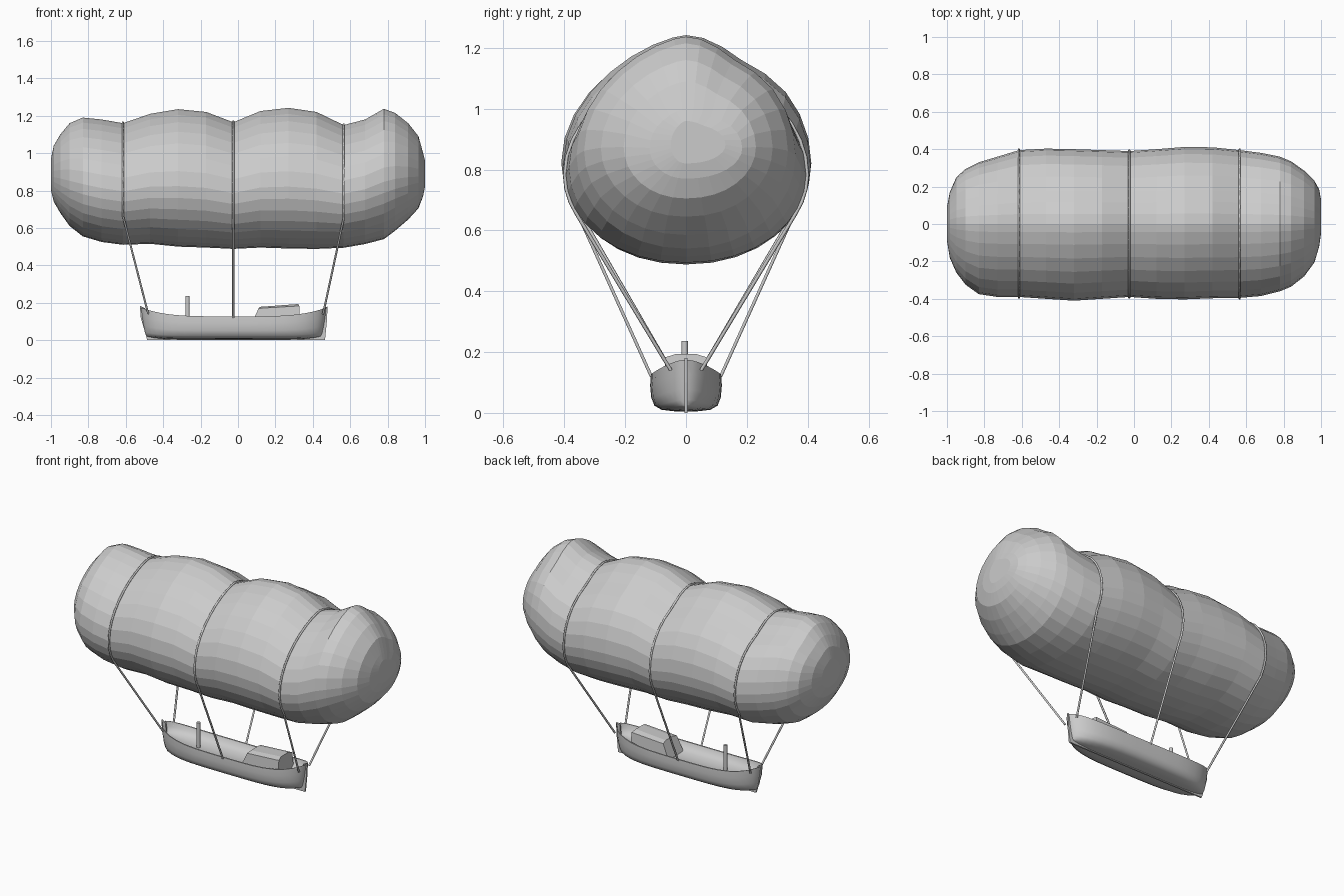
import bpy, bmesh
from math import sin, cos, exp, radians, copysign

if "Cube" in bpy.data.objects:
    bpy.data.objects.remove(bpy.data.objects["Cube"])


def make_object(name, bm, smooth=None):
    bmesh.ops.remove_doubles(bm, verts=bm.verts[:], dist=0.0005)
    bmesh.ops.recalc_face_normals(bm, faces=bm.faces[:])
    me = bpy.data.meshes.new(name)
    bm.to_mesh(me)
    bm.free()
    ob = bpy.data.objects.new(name, me)
    bpy.context.collection.objects.link(ob)
    if smooth:
        bpy.ops.object.select_all(action='DESELECT')
        bpy.context.view_layer.objects.active = ob
        ob.select_set(True)
        bpy.ops.object.shade_smooth_by_angle(angle=radians(smooth))
    return ob


def loft(name, rings, smooth=None):
    """Skin closed rings with equal point counts and cap both ends."""
    bm = bmesh.new()
    vs = [[bm.verts.new(p) for p in r] for r in rings]
    n = len(rings[0])
    for a, b in zip(vs, vs[1:]):
        for i in range(n):
            j = (i + 1) % n
            bm.faces.new((a[i], a[j], b[j], b[i]))
    bm.faces.new(vs[0])
    bm.faces.new(vs[-1])
    return make_object(name, bm, smooth)


def plate(name, outline, y):
    """Flat side outline given thickness in y."""
    loft(name, [[(x, s * y, z) for x, z in outline] for s in (-1, 1)])


# Gas bag: x, top, bottom, back y, front y at each station
stations = [
    (-1.0, .97, .80, .09, -.09), (-.985, 1.04, .74, .17, -.18),
    (-.95, 1.10, .68, .25, -.26), (-.90, 1.16, .61, .295, -.325),
    (-.83, 1.19, .555, .33, -.375), (-.73, 1.18, .525, .36, -.39),
    (-.615, 1.16, .51, .395, -.39), (-.47, 1.21, .515, .403, -.40),
    (-.32, 1.235, .50, .40, -.41), (-.17, 1.22, .495, .395, -.40),
    (-.025, 1.165, .488, .39, -.39), (.12, 1.225, .495, .40, -.40),
    (.27, 1.242, .49, .412, -.403), (.42, 1.22, .488, .41, -.397),
    (.565, 1.15, .494, .395, -.395), (.68, 1.18, .514, .38, -.385),
    (.78, 1.237, .54, .36, -.36), (.84, 1.215, .585, .335, -.335),
    (.91, 1.16, .645, .285, -.28), (.965, 1.09, .705, .23, -.205),
]
tip = [(.99, 1.0, .77, .185, -.12), (1.0, .96, .82, .13, -.05)]


def section(st, deg, off=0.0):
    x, top, bot, back, front = st
    t = radians(deg)
    c, s = cos(t), sin(t)
    mid = bot + .44 * (top - bot)
    w = (back if c > 0 else -front) + off
    power = .95 if s < 0 else (1.22 if c > 0 else 1.36)
    h = (top - mid if s > 0 else mid - bot) + off
    # shallow hollow along the upper back
    dip = 1 - .10 * exp(-((deg - 58) / 13) ** 2)
    return (x, copysign(abs(c) ** power, c) * w * dip,
            mid + h * s * (1 - (1 - dip) * .3))


loft("gas_bag", [[section(st, i * 360 / 32) for i in range(32)]
                 for st in stations + tip])

# Ropes passing over the bag and down to the hull
for name, k, bx, by, bz in (("rope_left", 6, -.48, .05, .14),
                            ("rope_middle", 10, -.025, .114, .12),
                            ("rope_right", 14, .455, .05, .14)):
    over = [section(stations[k], d, .004) for d in range(-27, 208, 9)]
    pts = [(bx, by, bz)] + over + [(bx, -by, bz)]
    cu = bpy.data.curves.new(name, 'CURVE')
    cu.dimensions = '3D'
    cu.bevel_depth = .006
    cu.bevel_resolution = 1
    cu.use_fill_caps = True
    sp = cu.splines.new('POLY')
    sp.points.add(len(pts) - 1)
    for p, co in zip(sp.points, pts):
        p.co = (*co, 1)
    ob = bpy.data.objects.new(name, cu)
    bpy.context.collection.objects.link(ob)
    bpy.ops.object.select_all(action='DESELECT')
    bpy.context.view_layer.objects.active = ob
    ob.select_set(True)
    bpy.ops.object.convert(target='MESH')

# Hull: outer skin, gunwale and bowl-shaped inside in one section
outer = [(.35, .012), (.68, .05), (.88, .16), (.97, .38), (1, .70), (.98, 1)]
inner = [(.91, 1), (.82, .8)]
CX = -.023


def hull_ring(u):
    a = abs(u)
    w = .118 * max(1 - a ** 4, .0006) ** .6
    rail = .127 + .048 * a ** 4
    keel = .004 + .016 * a ** 8
    deck = .08 + .03 * a ** 4

    def point(f, h):
        z = keel + (rail - keel) * h
        return (CX + u * (.465 + .032 * h ** .6), f * w, z)

    half = [point(*p) for p in outer + inner]
    x = CX + u * .48
    half.append((x, .55 * w, deck + .003))
    other = [(px, -py, pz) for px, py, pz in reversed(half)]
    return [point(0, 0)] + half + [(x, 0, deck)] + other


us = [0, .2, .4, .55, .68, .78, .86, .92, .96, .985, 1]
loft("hull", [hull_ring(u) for u in [-u for u in us[:0:-1]] + us], 50)

# Keel with upright posts at both ends
plate("keel", [(-.485, 0), (.462, 0), (.46, .016), (-.48, .016)], .005)
plate("left_post", [(-.485, 0), (-.46, .015), (-.49, .09), (-.497, .17),
                    (-.525, .185), (-.52, .12)], .005)
plate("right_post", [(.465, 0), (.43, .015), (.448, .09), (.452, .17),
                     (.479, .18), (.475, .10)], .005)


# Cabin with sloping front and a shallow cambered roof
def cabin_ring(x0, x1, x2, eave, top):
    half = [(x0, .075, .078), (x1, .067, eave), (x2, .035, top)]
    return half + [(x, -y, z) for x, y, z in reversed(half)]


loft("cabin", [cabin_ring(.068, .110, .115, .170, .178),
               cabin_ring(.333, .328, .322, .183, .193)])

# Chimney
bm = bmesh.new()
bmesh.ops.create_cone(bm, cap_ends=True, segments=12, radius1=.011,
                      radius2=.011, depth=.17)
bmesh.ops.translate(bm, verts=bm.verts[:], vec=(-.27, -.004, .152))
make_object("chimney", bm, 40)
